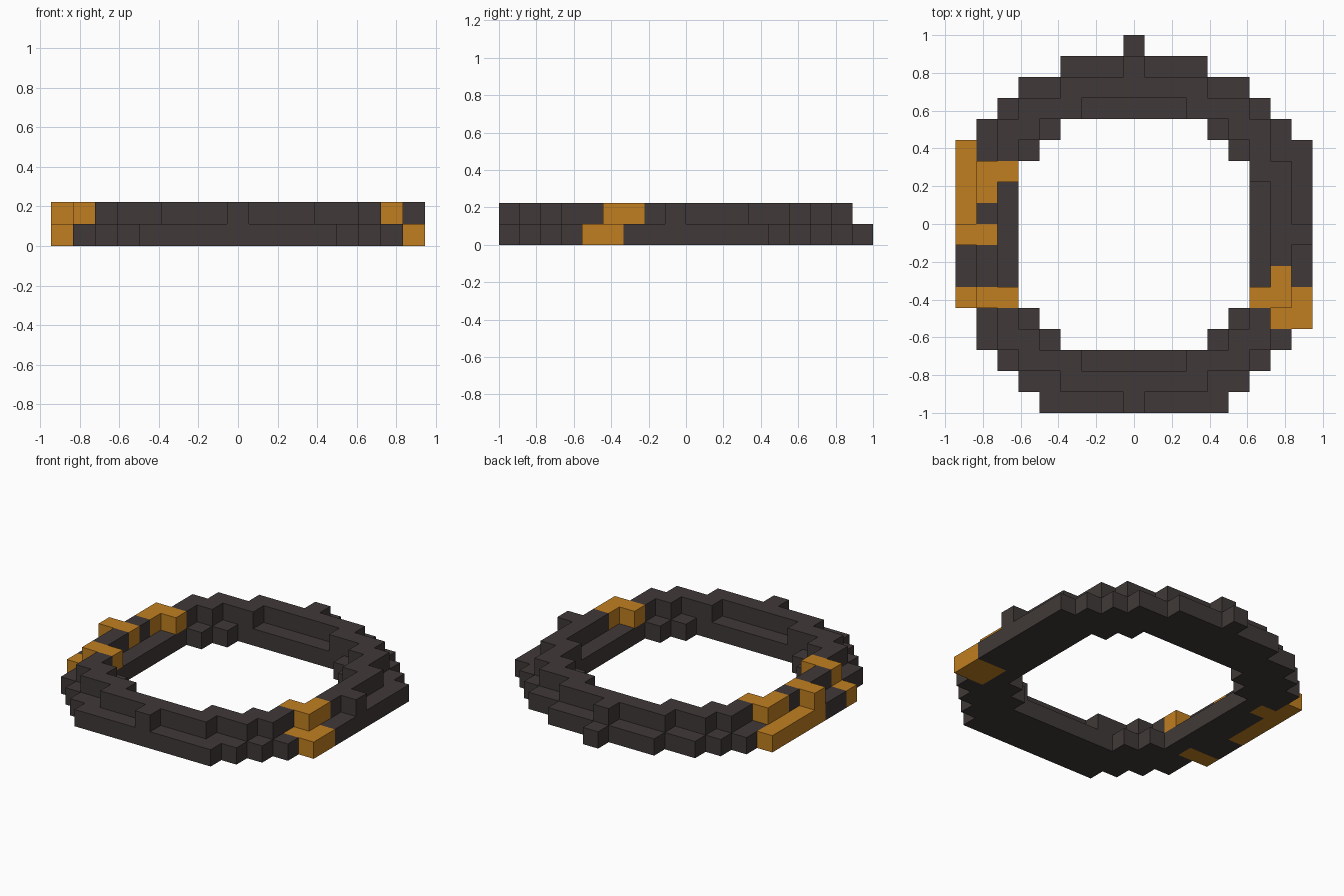
import bpy
import bmesh
from mathutils import Vector

cube = bpy.data.objects.get("Cube")
if cube:
    bpy.data.objects.remove(cube, do_unlink=True)

CELL = 1 / 9          # block size
COLS, ROWS = 17, 18   # blocks across x and y
MID = COLS // 2


def make_material(name, rgb):
    mat = bpy.data.materials.new(name)
    mat.use_nodes = True
    mat.diffuse_color = (*rgb, 1)
    mat.node_tree.nodes["Principled BSDF"].inputs["Base Color"].default_value = (*rgb, 1)
    return mat


MATS = [make_material("charcoal", (0.051, 0.041, 0.040)),
        make_material("amber", (0.533, 0.212, 0.015))]

# Per row from front to back: nearest and farthest block from the centre column
lower_rows = ([(0, 4), (0, 5), (0, 6), (4, 7), (5, 7)] + [(6, 8)] * 7
              + [(5, 8), (4, 7), (0, 6), (0, 5), (0, 3), (0, 0)])
upper_half = [(0, 0), (0, 3), (3, 5), (5, 6), (6, 6), (6, 7), (7, 7), (7, 7)]
upper_rows = upper_half + [(7, 8)] + upper_half[::-1]


def ring_cells(rows, layer):
    """Blocks of one layer, mirrored about the centre column."""
    return {(MID + side * k, j, layer)
            for j, (near, far) in enumerate(rows)
            for k in range(near, far + 1) for side in (-1, 1)}


lower = ring_cells(lower_rows, 0) | {(16, 4, 0)}
upper = ring_cells(upper_rows, 1)
solid = lower | upper

# Amber blocks
amber = {(15, 4, 0), (16, 4, 0), (15, 5, 0), (16, 5, 0),
         (14, 5, 1), (15, 5, 1), (15, 6, 1),
         (0, 5, 0), (1, 5, 0), (1, 5, 1), (2, 5, 1),
         (0, 8, 1), (1, 8, 1), (1, 10, 1), (1, 11, 1), (2, 11, 1), (1, 11, 0)}
amber |= {(0, j, 0) for j in range(8, 13)}


def build_layer(name, cells):
    """Skin the exposed sides of a set of blocks."""
    bm = bmesh.new()
    for cell in sorted(cells):
        centre = Vector((cell[0] + 0.5 - COLS / 2,
                         cell[1] + 0.5 - ROWS / 2, cell[2] + 0.5))
        for axis in range(3):
            for sign in (-1, 1):
                n = Vector((0, 0, 0))
                n[axis] = sign
                neighbour = tuple(int(c + d) for c, d in zip(cell, n))
                if neighbour in solid:
                    continue
                u = Vector((0, 0, 0))
                u[(axis + 1) % 3] = 0.5
                v = n.cross(u)
                mid = centre + n * 0.5
                corners = (mid - u - v, mid + u - v, mid + u + v, mid - u + v)
                face = bm.faces.new([bm.verts.new(p * CELL) for p in corners])
                face.material_index = int(cell in amber)
    bmesh.ops.remove_doubles(bm, verts=bm.verts, dist=0.001)
    mesh = bpy.data.meshes.new(name)
    bm.to_mesh(mesh)
    bm.free()
    for mat in MATS:
        mesh.materials.append(mat)
    obj = bpy.data.objects.new(name, mesh)
    bpy.context.collection.objects.link(obj)


build_layer("lower_ring", lower)
build_layer("upper_ring", upper)
